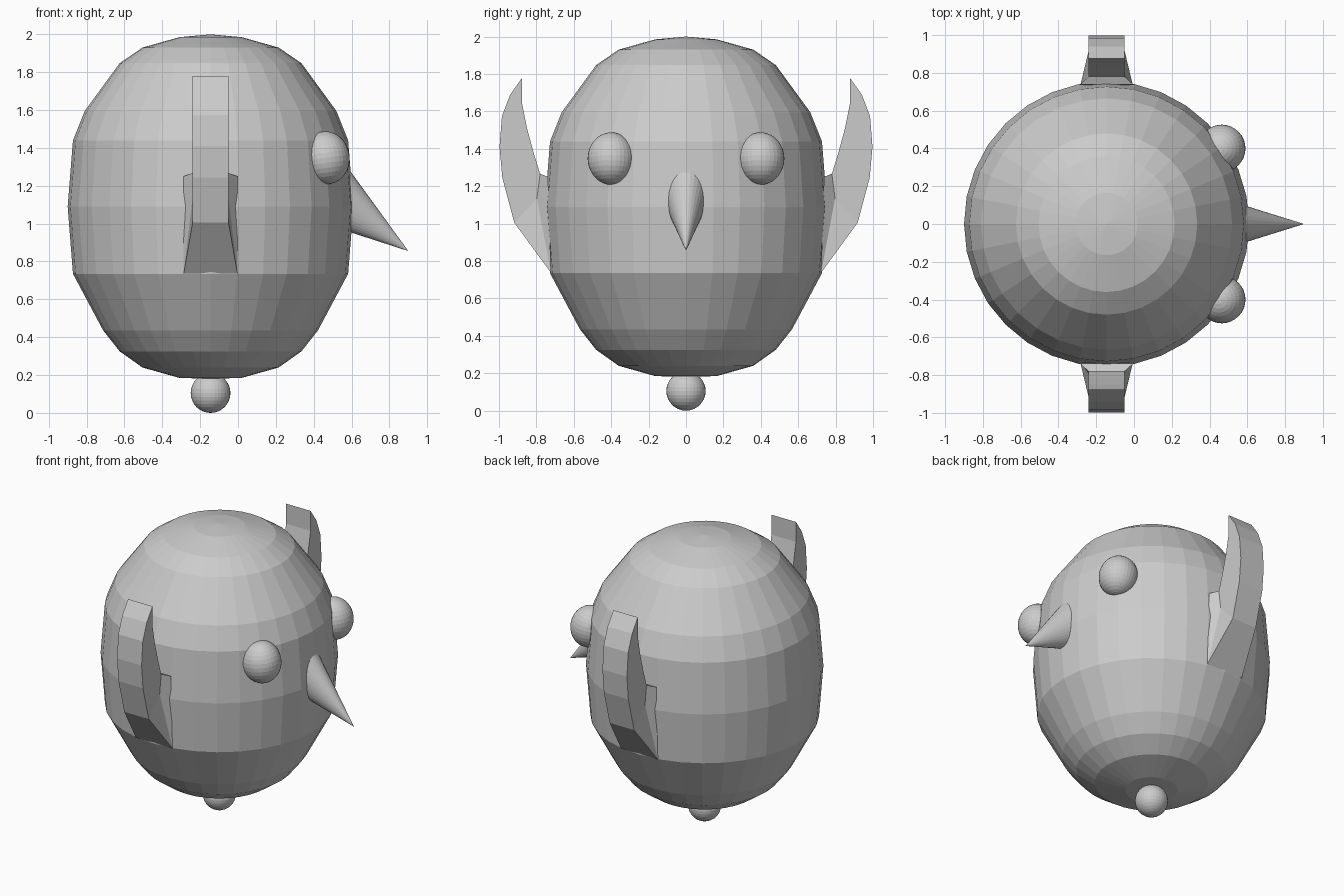
import bpy, bmesh, math
from mathutils import Matrix, Vector

if "Cube" in bpy.data.objects:
    bpy.data.objects.remove(bpy.data.objects["Cube"])

CX = -0.145  # the body axis

grey = bpy.data.materials.new("plain grey")
grey.diffuse_color = (0.6, 0.6, 0.6, 1)
grey.use_nodes = True
grey.node_tree.nodes["Principled BSDF"].inputs["Base Color"].default_value = grey.diffuse_color


def finish(name, bm):
    bmesh.ops.recalc_face_normals(bm, faces=bm.faces[:])
    mesh = bpy.data.meshes.new(name)
    bm.to_mesh(mesh)
    bm.free()
    mesh.materials.append(grey)
    ob = bpy.data.objects.new(name, mesh)
    bpy.context.collection.objects.link(ob)
    return ob


def ball(name, center, radii, tilt=0.0):
    bm = bmesh.new()
    m = (Matrix.Translation(center) @ Matrix.Rotation(tilt, 4, 'Y')
         @ Matrix.Diagonal((*radii, 1)))
    bmesh.ops.create_uvsphere(bm, u_segments=32, v_segments=16, radius=1, matrix=m)
    return finish(name, bm)


# Body: faceted egg, 32 sides, from a radius / height profile
profile = [(0.165, 0.185), (0.36, 0.24), (0.48, 0.325), (0.567, 0.435),
           (0.727, 0.735), (0.755, 1.09), (0.727, 1.44), (0.665, 1.595),
           (0.48, 1.848), (0.36, 1.93), (0.165, 1.985)]
N = 32
bm = bmesh.new()
rings = [[bm.verts.new((CX + r * math.cos(2 * math.pi * i / N),
                        r * math.sin(2 * math.pi * i / N), z)) for i in range(N)]
         for r, z in profile]
for a, b in zip(rings, rings[1:]):
    for i in range(N):
        j = (i + 1) % N
        bm.faces.new((a[i], a[j], b[j], b[i]))
for ring, z in ((rings[0], 0.18), (rings[-1], 2.0)):
    pole = bm.verts.new((CX, 0, z))
    for i in range(N):
        bm.faces.new((ring[i], ring[(i + 1) % N], pole))
finish("body", bm)

# Wings: upswept blade with a flared root, (y, z) outline
root = [(0.722, 0.737), (0.738, 1.25)]
blade = [(0.797, 1.134), (0.918, 1.005), (0.982, 1.245), (0.997, 1.41), (0.984, 1.575),
         (0.94, 1.69), (0.876, 1.78), (0.876, 1.64), (0.85, 1.51), (0.815, 1.38),
         (0.78, 1.267)]


def wing(name, side):
    bm = bmesh.new()
    halves = []
    for s in (-1, 1):
        r = [bm.verts.new((CX + s * 0.142, side * y, z)) for y, z in root]
        b = [bm.verts.new((CX + s * 0.095, side * y, z)) for y, z in blade]
        bm.faces.new(b)
        bm.faces.new((r[0], b[0], b[-1], r[1]))
        bm.faces.new((r[0], b[1], b[0]))
        halves.append([r[0]] + b[1:] + [r[1]])
    left, right = halves
    for i in range(len(left)):
        j = (i + 1) % len(left)
        bm.faces.new((left[i], left[j], right[j], right[i]))
    finish(name, bm)


for label, side in (("left", 1), ("right", -1)):
    wing(label + "_wing", side)
    ball(label + "_eye", (0.465, side * 0.4, 1.348), (0.125, 0.126, 0.14), math.radians(-8))

# Foot ball under the body
ball("foot_ball", (CX, 0, 0.105), (0.105, 0.105, 0.105))

# Beak: oval cone sloping down, its base sunk in the body
tip = Vector((0.9, 0, 0.855))
back = Vector((math.cos(math.radians(144)), 0, math.sin(math.radians(144))))
up = Vector((0.588, 0, 0.809))
base = tip + back * 0.55
bm = bmesh.new()
point = bm.verts.new(tip)
rim = []
for i in range(N):
    a = 2 * math.pi * i / N
    rim.append(bm.verts.new(base + up * 0.179 * math.cos(a)
                            + Vector((0, 0.135, 0)) * math.sin(a)))
for i in range(N):
    bm.faces.new((rim[i], rim[(i + 1) % N], point))
bm.faces.new(rim)
finish("beak", bm)
